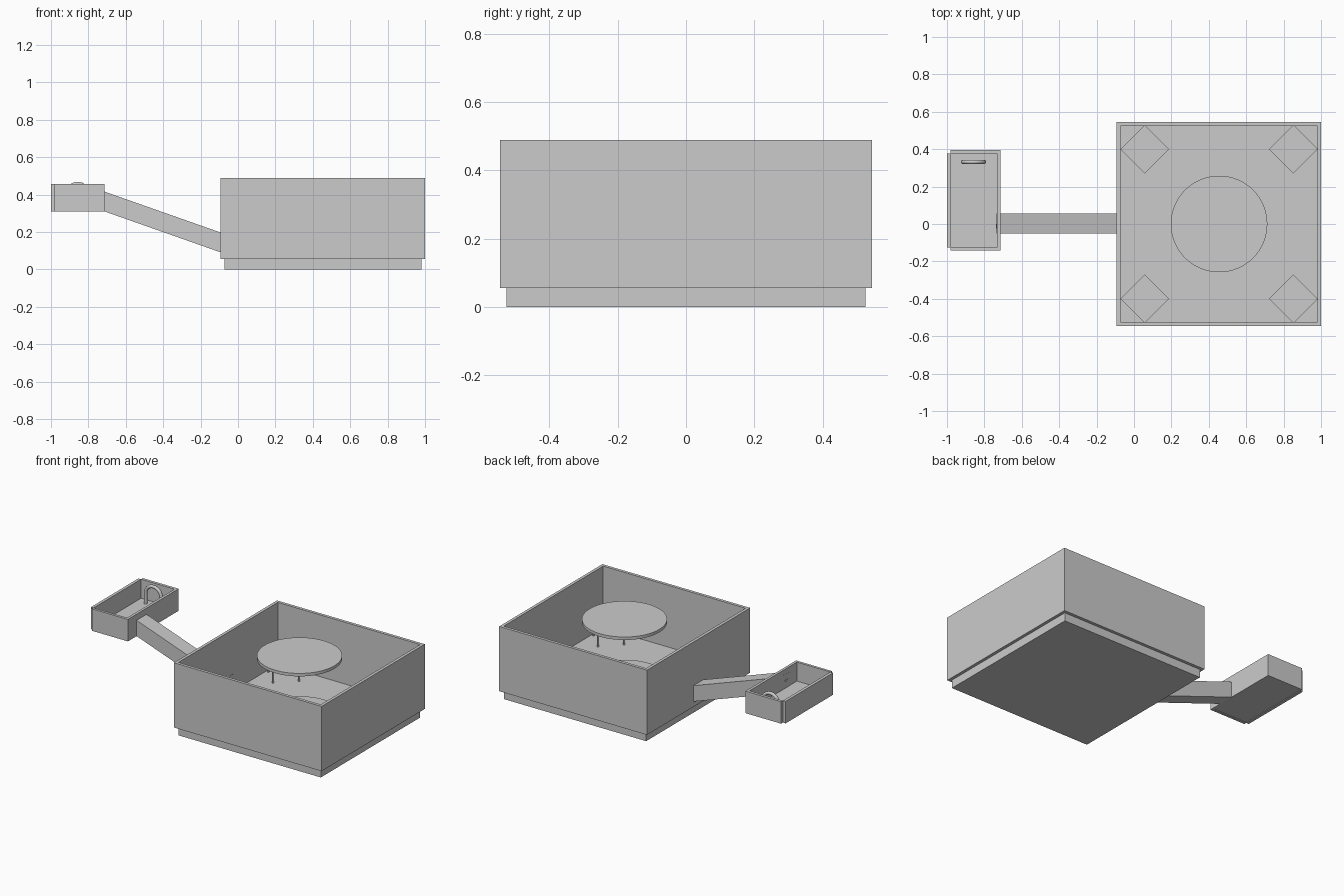
import bpy, bmesh, math

if "Cube" in bpy.data.objects:
    bpy.data.objects.remove(bpy.data.objects["Cube"])


def box(name, x0, x1, y0, y1, z0, z1):
    """Axis-aligned box from its limits."""
    bm = bmesh.new()
    bmesh.ops.create_cube(bm, size=1)
    for v in bm.verts:
        v.co = ((x0 + x1) / 2 + v.co.x * (x1 - x0),
                (y0 + y1) / 2 + v.co.y * (y1 - y0),
                (z0 + z1) / 2 + v.co.z * (z1 - z0))
    mesh = bpy.data.meshes.new(name)
    bm.to_mesh(mesh)
    bm.free()
    ob = bpy.data.objects.new(name, mesh)
    bpy.context.collection.objects.link(ob)
    return ob


def disc(name, x, y, z0, z1, r, sides=64):
    """Upright cylinder between two heights."""
    bpy.ops.mesh.primitive_cylinder_add(vertices=sides, radius=r, depth=z1 - z0,
                                        location=(x, y, (z0 + z1) / 2))
    ob = bpy.context.object
    ob.name = name
    bpy.ops.object.shade_smooth_by_angle()
    return ob


# Large room: floor slab with four walls hung around its edge
CX = 0.455
box("room_floor", -0.073, 0.98, -0.525, 0.525, 0, 0.075)
for s, side in ((-1, "front"), (1, "back")):
    y0, y1 = sorted((s * 0.525, s * 0.545))
    box(f"room_wall_{side}", -0.093, 1.0, y0, y1, 0.055, 0.488)
box("room_wall_left", -0.093, -0.073, -0.525, 0.525, 0.055, 0.488)
box("room_wall_right", 0.98, 1.0, -0.525, 0.525, 0.055, 0.488)

# Round table top and matching round rug
disc("table_top", CX, 0, 0.455, 0.475, 0.258)
disc("rug", CX, 0, 0.075, 0.083, 0.256)

# Four stools turned 45 degrees, one in each corner
for sx in (-1, 1):
    for sy in (-1, 1):
        x, y = CX + sx * 0.397, sy * 0.4
        seat = box("stool_seat", -0.092, 0.092, -0.092, 0.092, -0.011, 0.011)
        seat.location = (x, y, 0.211)
        seat.rotation_euler.z = math.pi / 4
        for k in range(4):
            a = k * math.pi / 2
            disc("stool_leg", x + 0.113 * math.cos(a), y + 0.113 * math.sin(a),
                 0.075, 0.2, 0.006, 12)

# Small raised room
box("annex_floor", -0.98, -0.733, -0.125, 0.376, 0.314, 0.33)
box("annex_wall_front", -0.98, -0.715, -0.142, -0.125, 0.31, 0.457)
box("annex_wall_back", -0.98, -0.715, 0.376, 0.395, 0.31, 0.457)
box("annex_wall_left", -1.0, -0.98, -0.125, 0.376, 0.31, 0.457)
box("annex_wall_right", -0.733, -0.715, -0.125, 0.376, 0.31, 0.457)

# Sloping passage between the rooms: a box sheared downwards to the right
passage = box("passage", -0.734, -0.072, -0.05, 0.055, 0, 0.106)
for v in passage.data.vertices:
    v.co.z += 0.31 - (v.co.x + 0.715) * 0.22 / 0.625
box("door_handle", -0.738, -0.733, -0.025, 0.0, 0.375, 0.385)

# Arched tap in the small room
curve = bpy.data.curves.new("arched_tap", "CURVE")
curve.dimensions = "3D"
curve.bevel_depth = 0.011
curve.bevel_resolution = 3
curve.use_fill_caps = True
path = [(-0.915, 0.33)]
path += [(-0.858 - 0.057 * math.cos(math.pi * i / 16),
          0.4 + 0.057 * math.sin(math.pi * i / 16)) for i in range(17)]
path += [(-0.801, 0.36)]
spline = curve.splines.new("POLY")
spline.points.add(len(path) - 1)
for p, (x, z) in zip(spline.points, path):
    p.co = (x, 0.332, z, 1)
tap = bpy.data.objects.new("arched_tap", curve)
bpy.context.collection.objects.link(tap)
